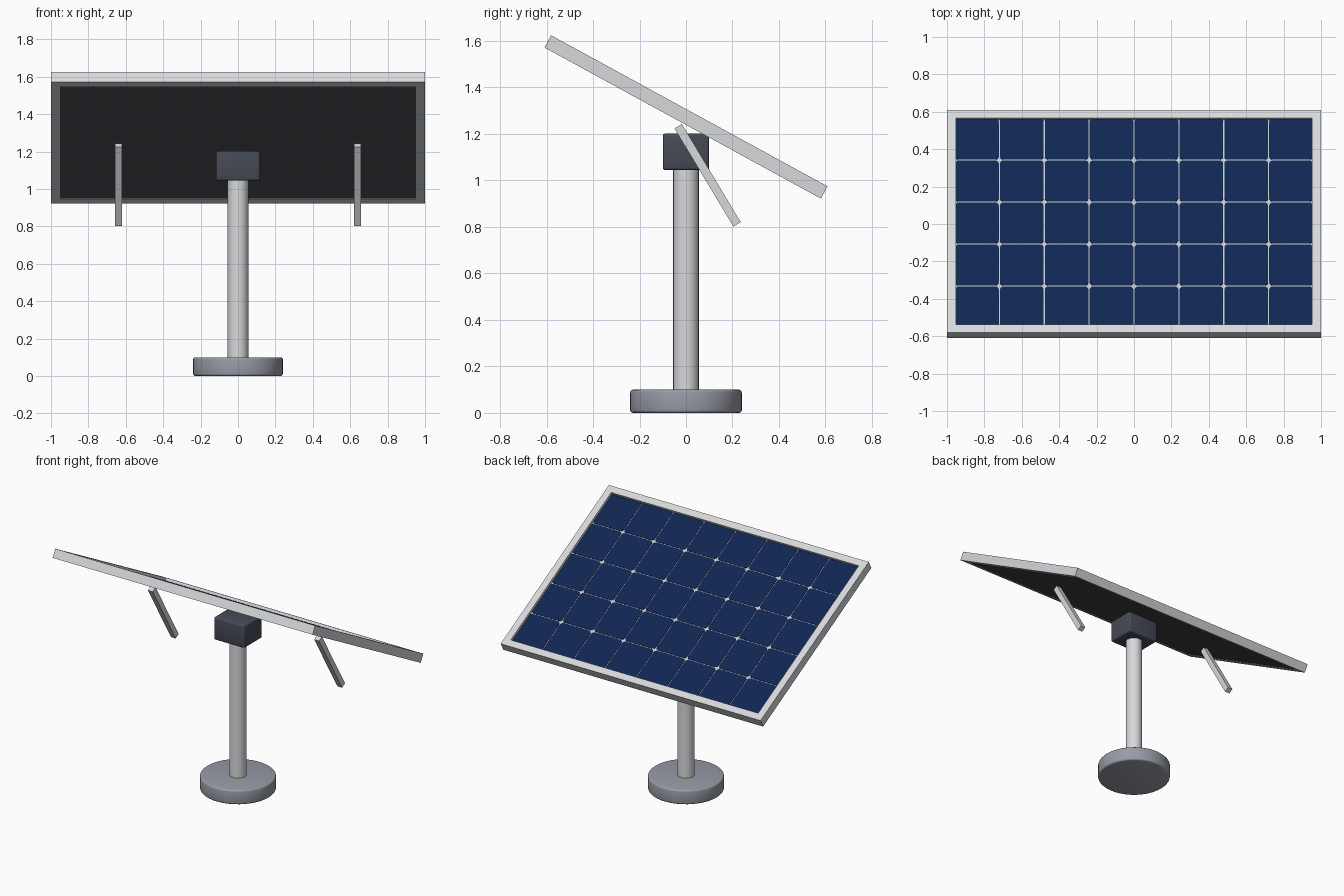
import bpy
import bmesh
from math import cos, sin, pi, radians
from mathutils import Matrix, Vector

if "Cube" in bpy.data.objects:
    bpy.data.objects.remove(bpy.data.objects["Cube"])


def material(name, rgb):
    mat = bpy.data.materials.new(name)
    mat.use_nodes = True
    colour = (*rgb, 1)
    mat.diffuse_color = colour
    mat.node_tree.nodes["Principled BSDF"].inputs["Base Color"].default_value = colour
    return mat


METAL = material("silver metal", (0.68, 0.69, 0.71))
BASE = material("blue grey base", (0.31, 0.33, 0.38))
HOUSING = material("dark slate", (0.06, 0.068, 0.088))
CELL = material("navy cell", (0.005, 0.02, 0.085))
GRID = material("pale grid", (0.55, 0.57, 0.6))
BACK = material("charcoal backsheet", (0.08, 0.083, 0.092))


def finish(bm, name, mat, matrix=Matrix(), smooth=False):
    """Turn a bmesh into a named object with one material."""
    bmesh.ops.recalc_face_normals(bm, faces=bm.faces)
    mesh = bpy.data.meshes.new(name)
    bm.to_mesh(mesh)
    bm.free()
    mesh.materials.append(mat)
    obj = bpy.data.objects.new(name, mesh)
    obj.matrix_world = matrix
    bpy.context.collection.objects.link(obj)
    if smooth:
        bpy.ops.object.select_all(action="DESELECT")
        obj.select_set(True)
        bpy.context.view_layer.objects.active = obj
        bpy.ops.object.shade_smooth_by_angle(angle=radians(35))
    return obj


def box(name, mat, size, centre, matrix=Matrix(), bevel=0):
    bm = bmesh.new()
    bmesh.ops.create_cube(bm, size=1)
    bmesh.ops.scale(bm, vec=size, verts=bm.verts)
    if bevel:
        bmesh.ops.bevel(bm, geom=bm.edges[:], offset=bevel, segments=3,
                        profile=0.5, affect="EDGES")
    bmesh.ops.translate(bm, vec=centre, verts=bm.verts)
    return finish(bm, name, mat, matrix, smooth=bevel > 0)


def cylinder(name, mat, radius, bottom, top, bevel=0):
    bm = bmesh.new()
    bmesh.ops.create_cone(bm, cap_ends=True, segments=48, radius1=radius,
                          radius2=radius, depth=top - bottom)
    if bevel:
        rims = [e for e in bm.edges if abs(e.verts[0].co.z - e.verts[1].co.z) < 0.001]
        bmesh.ops.bevel(bm, geom=rims, offset=bevel, segments=3,
                        profile=0.5, affect="EDGES")
    bmesh.ops.translate(bm, vec=(0, 0, (bottom + top) / 2), verts=bm.verts)
    return finish(bm, name, mat, smooth=True)


# Stand: round foot, pole and tilt housing
cylinder("base", BASE, 0.24, 0, 0.1, bevel=0.012)
cylinder("pole", METAL, 0.055, 0.09, 1.1)
box("tilt_housing", HOUSING, (0.236, 0.2, 0.158), (0, 0, 1.123), bevel=0.012)

# Loose-ended struts under the panel
for side, x in (("left", 0.64), ("right", -0.64)):
    place = Matrix.Translation((x, 0.093, 1.022)) @ Matrix.Rotation(radians(31), 4, "X")
    box(side + "_strut", METAL, (0.037, 0.037, 0.492), (0, 0, 0), place)

# Panel frame: four rails in the tilted plane
PANEL = Matrix.Translation((0, 0, 1.273)) @ Matrix.Rotation(-0.5, 4, "X")
HALF_X, HALF_Y, THICK, RAIL = 1.0, 0.6775, 0.06, 0.048
for name, sign in (("upper_rail", -1), ("lower_rail", 1)):
    box(name, METAL, (2 * HALF_X, RAIL, THICK), (0, sign * (HALF_Y - RAIL / 2), 0), PANEL)
for name, sign in (("left_rail", 1), ("right_rail", -1)):
    box(name, METAL, (RAIL, 2 * (HALF_Y - RAIL), THICK),
        (sign * (HALF_X - RAIL / 2), 0, 0), PANEL)

# Sheets closing the frame, dark below and pale above
inner = (2 * (HALF_X - RAIL) + 0.01, 2 * (HALF_Y - RAIL) + 0.01)
box("backsheet", BACK, (*inner, 0.02), (0, 0, -0.017), PANEL)
box("cell_backing", GRID, (*inner, 0.016), (0, 0, 0.001), PANEL)

# Solar cells: thin plates with rounded corners
COLS, ROWS, PITCH_X, PITCH_Y = 8, 5, 0.24, 0.256
GAP, RADIUS, ARC = 0.006, 0.02, 4
bm = bmesh.new()
for col in range(COLS):
    for row in range(ROWS):
        centre = Vector(((col - (COLS - 1) / 2) * PITCH_X,
                         (row - (ROWS - 1) / 2) * PITCH_Y, 0.009))
        w, h = (PITCH_X - GAP) / 2 - RADIUS, (PITCH_Y - GAP) / 2 - RADIUS
        outline = []
        for quarter, (sx, sy) in enumerate(((1, 1), (-1, 1), (-1, -1), (1, -1))):
            for step in range(ARC + 1):
                a = (quarter + step / ARC) * pi / 2
                corner = Vector((sx * w + RADIUS * cos(a), sy * h + RADIUS * sin(a), 0))
                outline.append(bm.verts.new(centre + corner))
        bm.faces.new(outline)
plates = bmesh.ops.extrude_face_region(bm, geom=bm.faces[:])
bmesh.ops.translate(bm, vec=(0, 0, 0.003),
                    verts=[v for v in plates["geom"] if isinstance(v, bmesh.types.BMVert)])
finish(bm, "solar_cells", CELL, PANEL)
